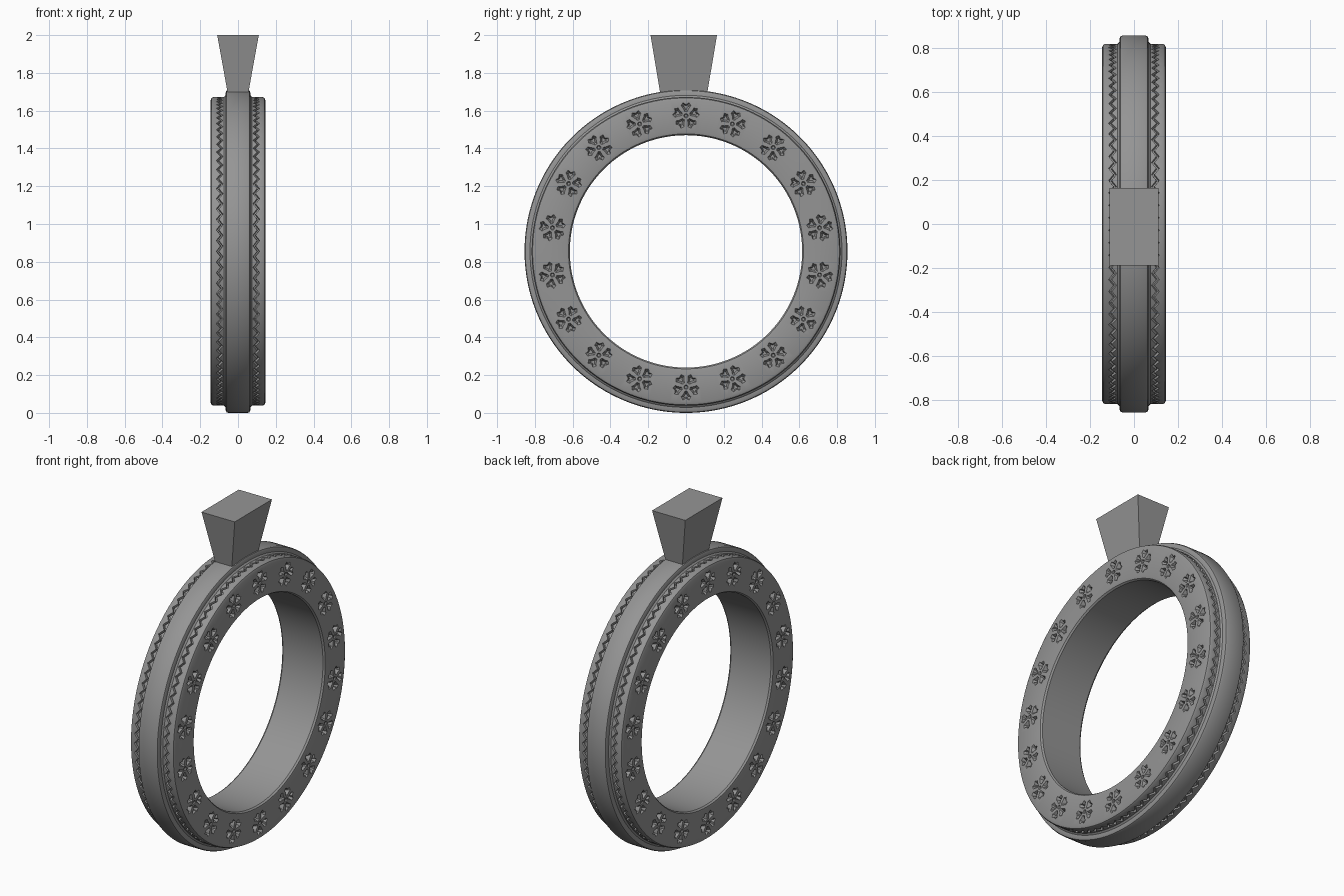
import bpy, bmesh
from math import sin, cos, pi, radians
from mathutils import Matrix, Vector

if "Cube" in bpy.data.objects:
    bpy.data.objects.remove(bpy.data.objects["Cube"])

CENTRE = 0.855      # height of the ring axis, also the outer radius
SEGMENTS = 180
FLOWERS = 18
SIDE = 0.145        # half width of the band

metal = bpy.data.materials.new("grey metal")
metal.use_nodes = True
grey = (0.3, 0.3, 0.3, 1)
metal.diffuse_color = grey
metal.node_tree.nodes["Principled BSDF"].inputs["Base Color"].default_value = grey


def make_object(name, bm):
    bmesh.ops.recalc_face_normals(bm, faces=bm.faces)
    mesh = bpy.data.meshes.new(name)
    bm.to_mesh(mesh)
    bm.free()
    mesh.materials.append(metal)
    ob = bpy.data.objects.new(name, mesh)
    bpy.context.collection.objects.link(ob)
    return ob


# Half cross-section: (x, radius, zigzag weight), from the middle outwards
half = [
    (0.052, 0.855, 0), (0.061, 0.851, 0), (0.065, 0.842, 0),
    (0.066, 0.826, 0), (0.070, 0.822, 0), (0.074, 0.817, 0),
    (0.090, 0.817, 1), (0.093, 0.803, 1), (0.101, 0.803, 1), (0.104, 0.817, 1),
    (0.130, 0.817, 0), (0.140, 0.812, 0), (SIDE, 0.800, 0),
    (SIDE, 0.635, 0), (0.142, 0.622, 0), (0.132, 0.615, 0),
]
profile = half + [(-x, r, -w) for x, r, w in reversed(half)]

# Band with a zigzag groove running round each shoulder
bm = bmesh.new()
loops = []
for i in range(SEGMENTS):
    a = 2 * pi * i / SEGMENTS
    shift = 0.011 if i % 2 else -0.011
    loops.append([bm.verts.new((x + w * shift, r * sin(a), CENTRE + r * cos(a)))
                  for x, r, w in profile])
n = len(profile)
for i in range(SEGMENTS):
    a, b = loops[i], loops[(i + 1) % SEGMENTS]
    for j in range(n):
        k = (j + 1) % n
        bm.faces.new((a[j], a[k], b[k], b[j]))
ring = make_object("ring_band", bm)


def add_pocket(bm, outline, depth, taper, place):
    """Tapered prism sunk into the side face."""
    mid = sum((Vector(p) for p in outline), Vector((0, 0))) / len(outline)
    rings = []
    for x, s in ((0.01, 1), (0, 1), (-depth, taper)):
        pts = [mid + (Vector(p) - mid) * s for p in outline]
        rings.append([bm.verts.new(place @ Vector((x, p.x, p.y))) for p in pts])
    count = len(outline)
    bm.faces.new(rings[0])
    bm.faces.new(rings[-1][::-1])
    for lo, hi in zip(rings, rings[1:]):
        for j in range(count):
            k = (j + 1) % count
            bm.faces.new((lo[j], hi[j], hi[k], lo[k]))


# Engraved five-petalled flowers on both side faces
right_half = [(0.006, 0.022), (0.016, 0.041), (0.026, 0.052), (0.017, 0.069)]
petal = right_half + [(0, 0.060)] + [(-x, y) for x, y in reversed(right_half)]
heart = [(0.012 * cos(i * pi / 4), 0.012 * sin(i * pi / 4)) for i in range(8)]

bm = bmesh.new()
for side in (1, -1):
    mirror = Matrix.Diagonal((side, 1, 1, 1))
    for f in range(FLOWERS):
        place = (mirror @ Matrix.Translation((0, 0, CENTRE))
                 @ Matrix.Rotation(radians(360 / FLOWERS * f), 4, 'X')
                 @ Matrix.Translation((SIDE, 0, 0.718)))
        add_pocket(bm, heart, 0.008, 0.6, place)
        for p in range(5):
            turn = Matrix.Rotation(2 * pi * p / 5, 4, 'X')
            add_pocket(bm, petal, 0.02, 0.45, place @ turn)
cutter = make_object("flower_cutter", bm)
cutter.hide_render = True

cut = ring.modifiers.new("flowers", 'BOOLEAN')
cut.operation = 'DIFFERENCE'
cut.solver = 'EXACT'
cut.object = cutter
bpy.context.view_layer.objects.active = ring
ring.select_set(True)
bpy.ops.object.modifier_apply(modifier=cut.name)
bpy.data.objects.remove(cutter)
bpy.ops.object.shade_smooth_by_angle(angle=radians(30))

# Flared rectangular stone on top
bm = bmesh.new()
bmesh.ops.create_cube(bm, size=2)
for v in bm.verts:
    top = v.co.z > 0
    v.co.x *= 0.11 if top else 0.054
    v.co.y = v.co.y * (0.176 if top else 0.124) - 0.012
    v.co.z = 2.0 if top else 1.69
make_object("stone", bm)
